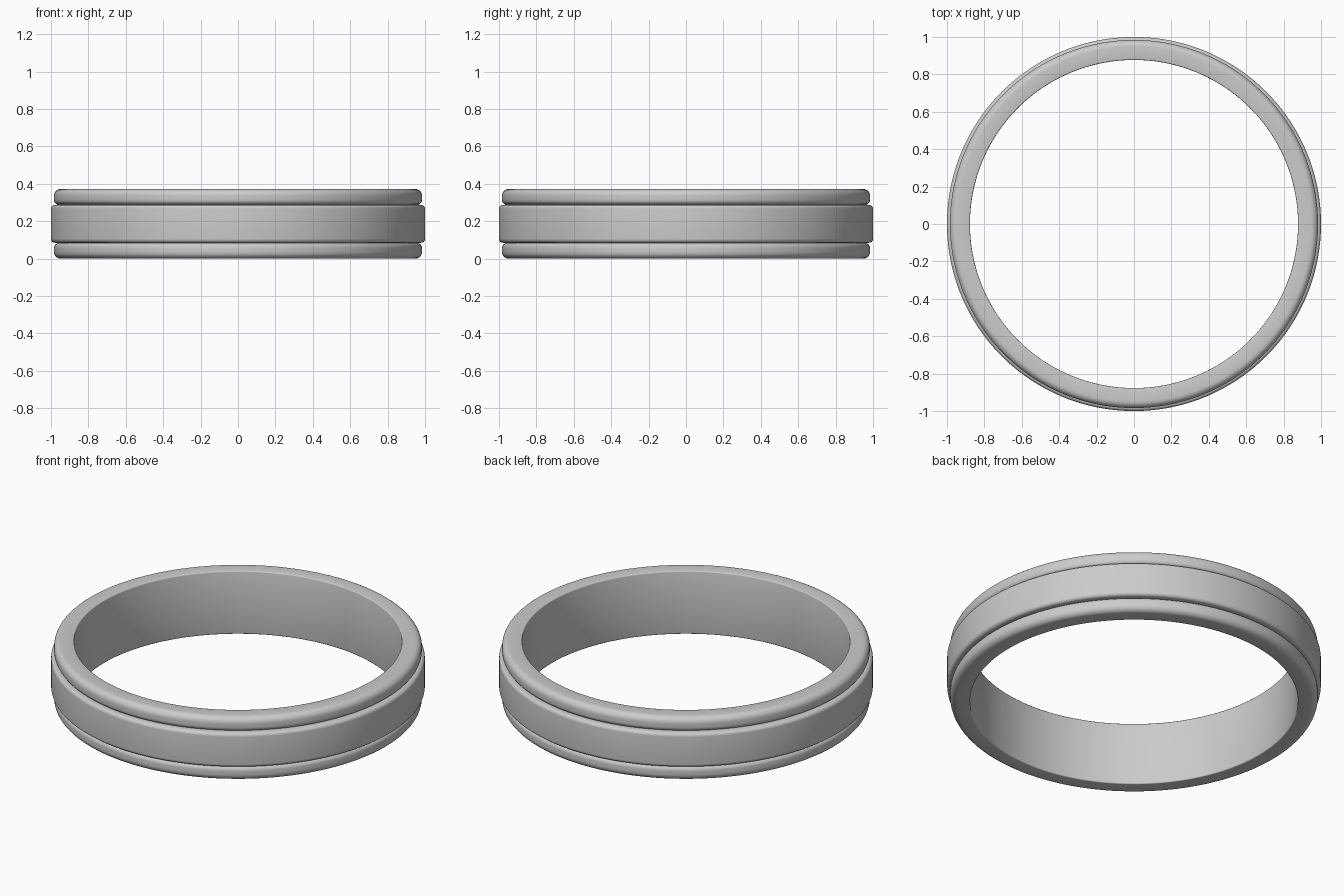
import bpy, bmesh, math

if "Cube" in bpy.data.objects:
    bpy.data.objects.remove(bpy.data.objects["Cube"])

SEGMENTS = 192
HEIGHT = 0.372
INNER = 0.877
MID = HEIGHT / 2


def arc(cr, cz, rad, a0, a1, n=6):
    """Points of a rounded corner in the (radius, z) plane."""
    return [(cr + rad * math.cos(math.radians(a0 + (a1 - a0) * i / n)),
             cz + rad * math.sin(math.radians(a0 + (a1 - a0) * i / n)))
            for i in range(n + 1)]


# lower half of the cross-section: bore edge, rounded rail, groove, raised band
lower = arc(INNER + 0.006, 0.006, 0.006, 180, 270, 3)
lower += arc(0.984 - 0.036, 0.036, 0.036, -90, 0, 8)
lower += arc(0.984 - 0.026, 0.083 - 0.026, 0.026, 0, 90)
lower += arc(1.0 - 0.02, 0.085 + 0.02, 0.02, -90, 0)
# mirrored upper half closes the loop
profile = lower + [(r, HEIGHT - z) for r, z in reversed(lower)]

# revolve the cross-section into the ring
bm = bmesh.new()
rings = []
for i in range(SEGMENTS):
    a = 2 * math.pi * i / SEGMENTS
    rings.append([bm.verts.new((r * math.cos(a), r * math.sin(a), z)) for r, z in profile])
n = len(profile)
for i in range(SEGMENTS):
    p, q = rings[i], rings[(i + 1) % SEGMENTS]
    for j in range(n):
        k = (j + 1) % n
        bm.faces.new((p[j], q[j], q[k], p[k]))
bmesh.ops.recalc_face_normals(bm, faces=bm.faces)

mesh = bpy.data.meshes.new("grooved_band_ring")
bm.to_mesh(mesh)
bm.free()
ring = bpy.data.objects.new("grooved_band_ring", mesh)
bpy.context.collection.objects.link(ring)

# smooth shading with crisp groove edges
bpy.context.view_layer.objects.active = ring
ring.select_set(True)
bpy.ops.object.shade_smooth_by_angle(angle=math.radians(40))
